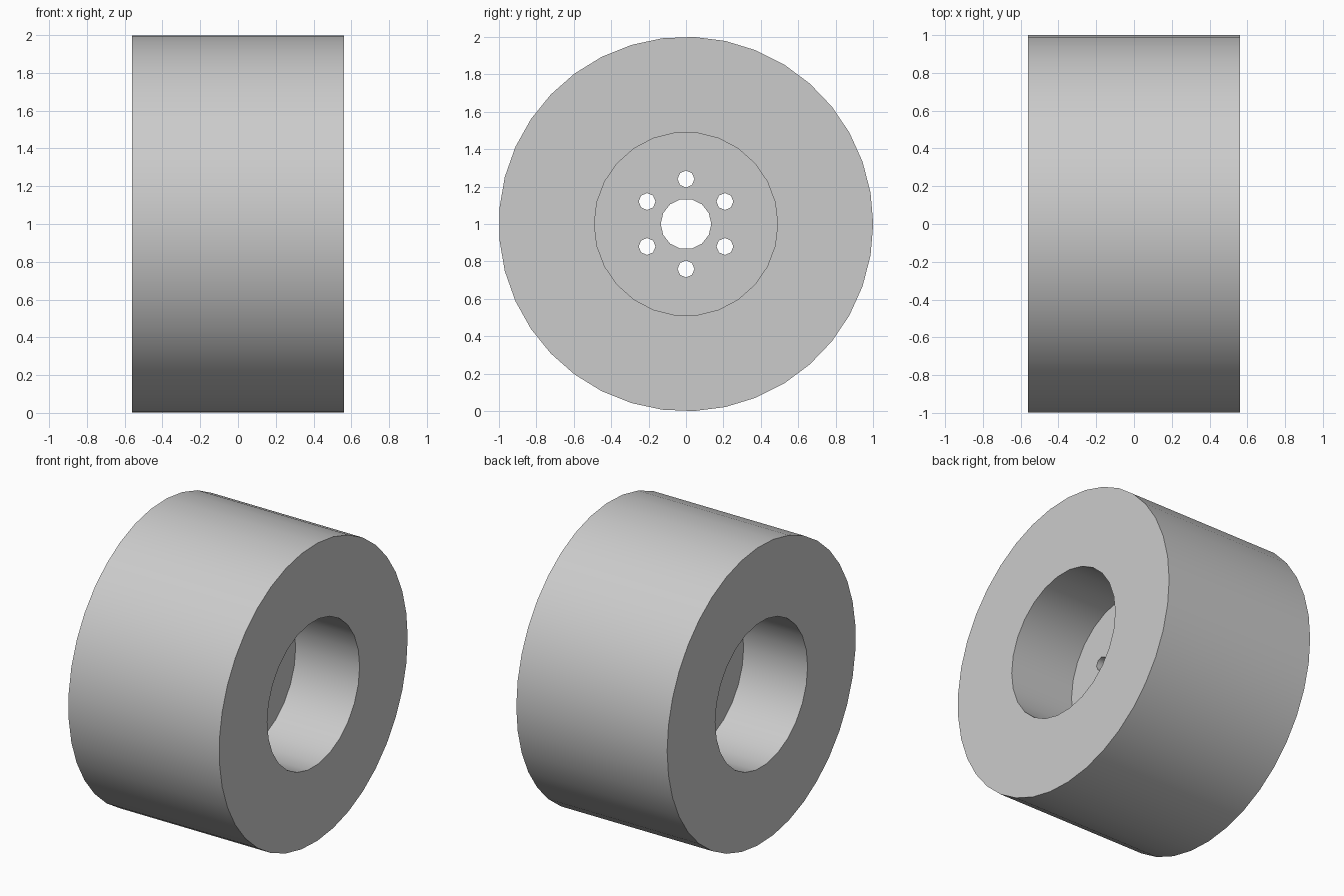
import bpy
from math import radians, sin, cos, tau

if "Cube" in bpy.data.objects:
    bpy.data.objects.remove(bpy.data.objects["Cube"], do_unlink=True)

WIDTH = 1.12      # along x
WEB = 0.17        # thickness of the central web
HUB_Z = 1.0

grey = bpy.data.materials.new("plain grey")
grey.use_nodes = True
colour = (0.6, 0.6, 0.6, 1)
grey.diffuse_color = colour
grey.node_tree.nodes["Principled BSDF"].inputs["Base Color"].default_value = colour


def x_cylinder(name, radius, length, sides, x=0, y=0, z=HUB_Z):
    """Cylinder lying along the x axis."""
    bpy.ops.mesh.primitive_cylinder_add(
        vertices=sides, radius=radius, depth=length,
        location=(x, y, z), rotation=(0, radians(90), 0))
    obj = bpy.context.object
    obj.name = name
    obj.data.materials.append(grey)
    return obj


def cut(body, cutter):
    """Subtract the cutter from the body, then discard it."""
    mod = body.modifiers.new("cut", 'BOOLEAN')
    mod.operation = 'DIFFERENCE'
    mod.solver = 'EXACT'
    mod.object = cutter
    bpy.context.view_layer.objects.active = body
    bpy.ops.object.modifier_apply(modifier=mod.name)
    bpy.data.objects.remove(cutter, do_unlink=True)


# Thick roller body
roller = x_cylinder("roller", 1.0, WIDTH, 37)

# Deep recess on each side, leaving a thin web in the middle
for side in (-1, 1):
    cut(roller, x_cylinder("recess", 0.49, WIDTH, 26, x=side * (WIDTH + WEB) / 2))

# Axle hole and ring of six bolt holes through the web
cut(roller, x_cylinder("axle_hole", 0.135, 0.5, 14))
for i in range(6):
    a = tau * i / 6
    cut(roller, x_cylinder("bolt_hole", 0.045, 0.5, 8,
                           y=0.24 * sin(a), z=HUB_Z + 0.24 * cos(a)))

# Smooth walls, sharp rims
bpy.ops.object.select_all(action='DESELECT')
roller.select_set(True)
bpy.context.view_layer.objects.active = roller
bpy.ops.object.shade_smooth_by_angle(angle=radians(50))
